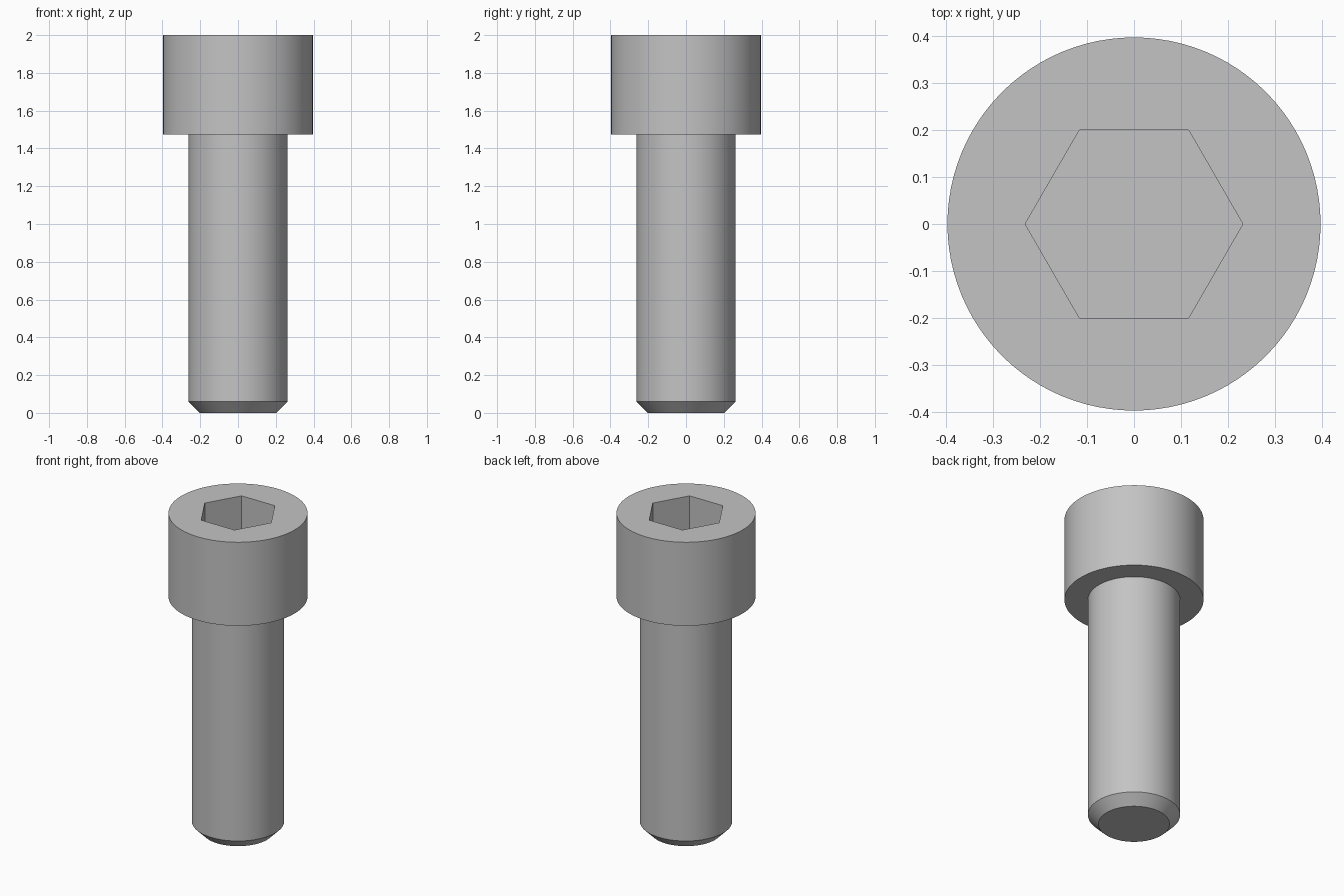
import bpy
import bmesh
from math import cos, sin, tau, radians

SIDES = 96

# Remove the default cube
default = bpy.data.objects.get("Cube")
if default:
    bpy.data.objects.remove(default, do_unlink=True)

# Plain steel colour
steel = bpy.data.materials.new("steel_grey")
steel.use_nodes = True
GREY = (0.55, 0.55, 0.55, 1)
steel.diffuse_color = GREY
steel.node_tree.nodes["Principled BSDF"].inputs["Base Color"].default_value = GREY


def ring(bm, radius, z, sides=SIDES):
    return [bm.verts.new((radius * cos(tau * i / sides), radius * sin(tau * i / sides), z))
            for i in range(sides)]


def loft(bm, a, b):
    """Join ring a to ring b; b may have a multiple of a's vertices."""
    step = len(b) // len(a)
    for i in range(len(a)):
        arc = [b[(i * step + k) % len(b)] for k in range(step + 1)]
        bm.faces.new([a[i], *arc, a[(i + 1) % len(a)]])


def finish(bm, name):
    mesh = bpy.data.meshes.new(name)
    bm.to_mesh(mesh)
    bm.free()
    mesh.materials.append(steel)
    obj = bpy.data.objects.new(name, mesh)
    bpy.context.collection.objects.link(obj)
    bpy.ops.object.select_all(action="DESELECT")
    obj.select_set(True)
    bpy.context.view_layer.objects.active = obj
    bpy.ops.object.shade_smooth_by_angle(angle=radians(30))
    return obj


SHANK_R, HEAD_R, HEX_R = 0.2625, 0.396, 0.231
HEAD_Z, TOP_Z, SOCKET_DEPTH = 1.475, 2.0, 0.26

# Head: hexagonal socket, flat top, cylinder wall and flat underside
bm = bmesh.new()
rings = [
    ring(bm, HEX_R, TOP_Z - SOCKET_DEPTH, 6),
    ring(bm, HEX_R, TOP_Z, 6),
    ring(bm, HEAD_R, TOP_Z),
    ring(bm, HEAD_R, HEAD_Z),
    ring(bm, SHANK_R, HEAD_Z),
]
bm.faces.new(rings[0])
for upper, lower in zip(rings, rings[1:]):
    loft(bm, upper, lower)
finish(bm, "socket_head")

# Shank: plain cylinder with a chamfered tip
bm = bmesh.new()
rings = [ring(bm, r, z) for r, z in ((SHANK_R, HEAD_Z), (SHANK_R, 0.06), (0.203, 0))]
for upper, lower in zip(rings, rings[1:]):
    loft(bm, upper, lower)
bm.faces.new(rings[-1][::-1])
finish(bm, "shank")
